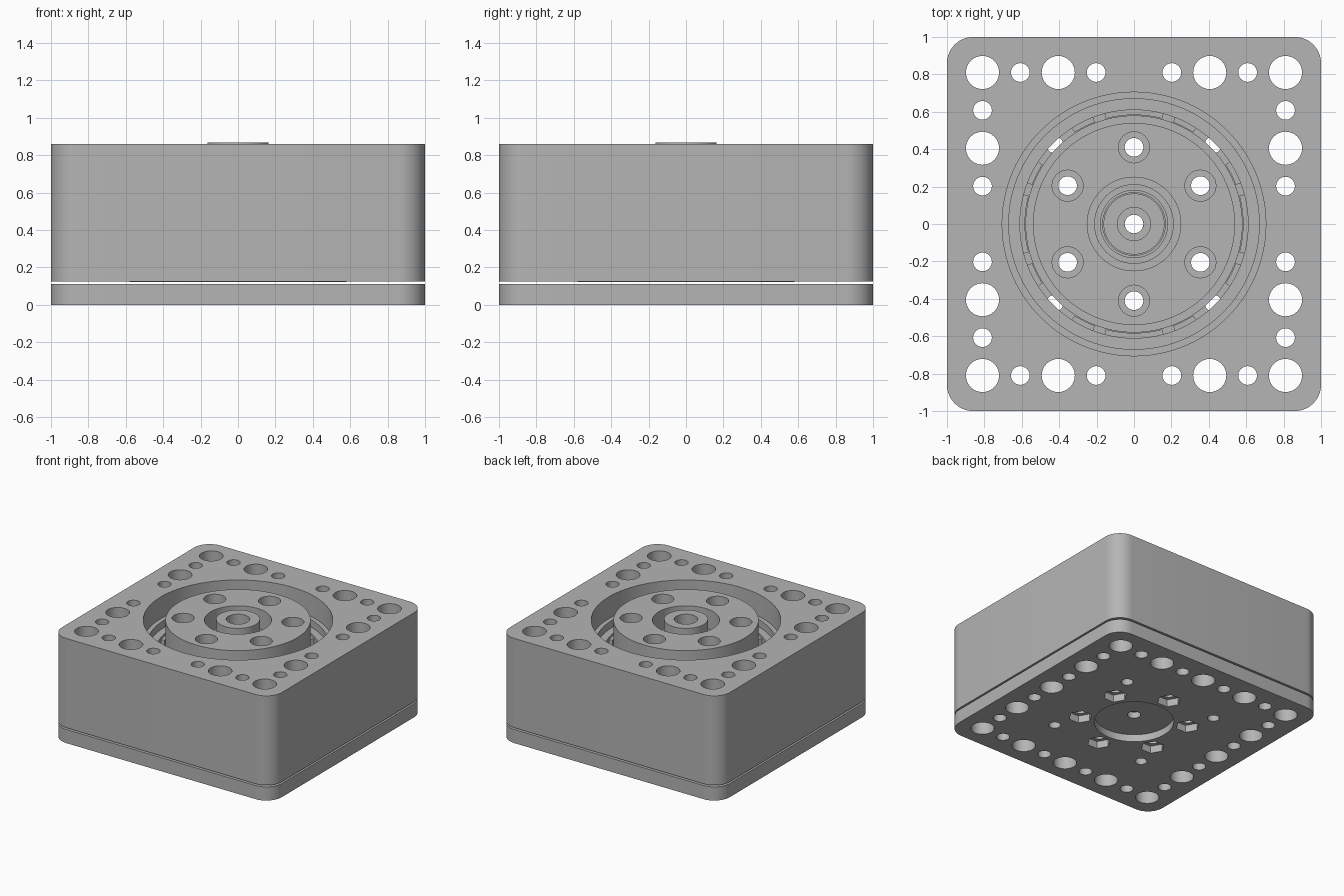
import bpy, bmesh, math
from mathutils import Matrix, Vector

cube = bpy.data.objects.get("Cube")
if cube:
    bpy.data.objects.remove(cube, do_unlink=True)

grey = bpy.data.materials.new("grey metal")
grey.use_nodes = True
COLOR = (0.46, 0.46, 0.46, 1)
grey.diffuse_color = COLOR
grey.node_tree.nodes["Principled BSDF"].inputs["Base Color"].default_value = COLOR

TAU = 2 * math.pi


def make(name, bm):
    bmesh.ops.recalc_face_normals(bm, faces=bm.faces)
    mesh = bpy.data.meshes.new(name)
    bm.to_mesh(mesh)
    bm.free()
    mesh.materials.append(grey)
    ob = bpy.data.objects.new(name, mesh)
    bpy.context.collection.objects.link(ob)
    return ob


def extrude_up(bm, outline, z0, z1):
    """Solid prism from a closed 2D outline."""
    face = bm.faces.new([bm.verts.new((x, y, z0)) for x, y in outline])
    out = bmesh.ops.extrude_face_region(bm, geom=[face])
    verts = [g for g in out["geom"] if isinstance(g, bmesh.types.BMVert)]
    bmesh.ops.translate(bm, verts=verts, vec=(0, 0, z1 - z0))


def cylinder(bm, x, y, r, z0, z1, sides=32):
    extrude_up(bm, [(x + r * math.cos(TAU * i / sides), y + r * math.sin(TAU * i / sides))
                    for i in range(sides)], z0, z1)


def rounded_block(name, z0, z1, corner=0.14, steps=10):
    outline = []
    for q in range(4):
        turn = Matrix.Rotation(q * TAU / 4, 2)
        for i in range(steps + 1):
            a = TAU / 4 * i / steps
            p = Vector((1 - corner + corner * math.cos(a), 1 - corner + corner * math.sin(a)))
            outline.append(tuple(turn @ p))
    bm = bmesh.new()
    extrude_up(bm, outline, z0, z1)
    return make(name, bm)


def turned(name, profile, sides=96):
    """Closed (radius, height) profile spun about the z axis."""
    bm = bmesh.new()
    verts = [bm.verts.new((r, 0, z)) for r, z in profile]
    edges = [bm.edges.new((verts[i - 1], verts[i])) for i in range(len(verts))]
    bmesh.ops.spin(bm, geom=verts + edges, cent=(0, 0, 0), axis=(0, 0, 1),
                   angle=TAU, steps=sides, use_merge=True)
    bmesh.ops.remove_doubles(bm, verts=bm.verts, dist=0.0001)
    return make(name, bm)


def cut(ob, cutters):
    """Subtract a list of (x, y, radius, z0, z1, sides) prisms, one layer at a time."""
    bm = bmesh.new()
    for c in cutters:
        cylinder(bm, *c)
    tool = make("cutter", bm)
    tool.hide_render = True
    mod = ob.modifiers.new("cut", "BOOLEAN")
    mod.operation, mod.solver, mod.object = "DIFFERENCE", "EXACT", tool
    bpy.context.view_layer.update()
    deps = bpy.context.evaluated_depsgraph_get()
    mesh = bpy.data.meshes.new_from_object(ob.evaluated_get(deps))
    ob.modifiers.clear()
    ob.data = mesh
    bpy.data.objects.remove(tool, do_unlink=True)


def ring(count, radius, start=0.0):
    return [(radius * math.cos(start + TAU * i / count), radius * math.sin(start + TAU * i / count))
            for i in range(count)]


def edge_holes(z0, z1, middle):
    """Alternating large and small holes along all four sides."""
    pitch, holes = 0.2025, []
    for i in range(-4, 5):
        if i == 0 and not middle:
            continue
        r = 0.05 if i % 2 else 0.0885
        holes += [(i * pitch, s * 4 * pitch, r, z0, z1, 32) for s in (-1, 1)]
        if abs(i) < 4:
            holes += [(s * 4 * pitch, i * pitch, r, z0, z1, 32) for s in (-1, 1)]
    return holes


BASE_TOP, BODY_LOW, TOP = 0.112, 0.126, 0.86
bolts = ring(6, 0.41, TAU / 12)

# Base plate: edge holes, nut pockets, bolt holes, centre pocket
base = rounded_block("base_plate", 0, BASE_TOP)
cut(base, edge_holes(-1, 1, True)
    + [(x, y, 0.05, -1, 1, 32) for x, y in bolts + [(0, 0)]]
    + [(x, y, 0.045, -1, 1, 32) for x, y in ring(4, 0.6, TAU / 8)])
cut(base, [(x, y, 0.09, -1, 0.06, 6) for x, y in bolts] + [(0, 0, 0.3, -1, 0.06, 64)])

# Housing: edge holes and stepped bore
body = rounded_block("housing", BODY_LOW, TOP)
cut(body, edge_holes(-1, 2, False) + [(0, 0, 0.61, -1, 2, 96)])
cut(body, [(0, 0, 0.705, 0.68, 2, 96)])
cut(body, [(0, 0, 0.67, 0.62, 0.69, 96)])

# Locking lugs inside the bore
bm = bmesh.new()
for q in range(4):
    for centre, half in ((0, 15), (27, 6), (-27, 6)):
        angles = [math.radians(q * 90 + centre + half * (i / 4 - 1)) for i in range(9)]
        arc = [(0.583 * math.cos(a), 0.583 * math.sin(a)) for a in angles]
        arc += [(0.615 * math.cos(a), 0.615 * math.sin(a)) for a in reversed(angles)]
        extrude_up(bm, arc, 0.5, 0.6)
lugs = make("bore_lugs", bm)

# Rotor: hub with a recess and a wider flange low down
rotor = turned("rotor_hub", [(0.18, 0.123), (0.58, 0.123), (0.58, 0.48), (0.54, 0.48),
                             (0.54, TOP), (0.25, TOP), (0.25, 0.7), (0.21, 0.7),
                             (0.21, 0.5), (0.18, 0.5)])
cut(rotor, [(x, y, 0.05, -1, 2, 32) for x, y in bolts])
cut(rotor, [(x, y, 0.083, 0.5, 2, 32) for x, y in bolts])

# Central shaft with a counterbored hole
shaft = turned("centre_shaft", [(0.05, 0.123), (0.17, 0.123), (0.17, 0.7), (0.163, 0.7),
                                (0.163, 0.867), (0.088, 0.867), (0.088, 0.7), (0.05, 0.7)], 64)

# Shade curved walls smoothly, keep edges sharp
bpy.ops.object.select_all(action="DESELECT")
for ob in (base, body, lugs, rotor, shaft):
    ob.select_set(True)
bpy.context.view_layer.objects.active = body
bpy.ops.object.shade_smooth_by_angle(angle=math.radians(30))
